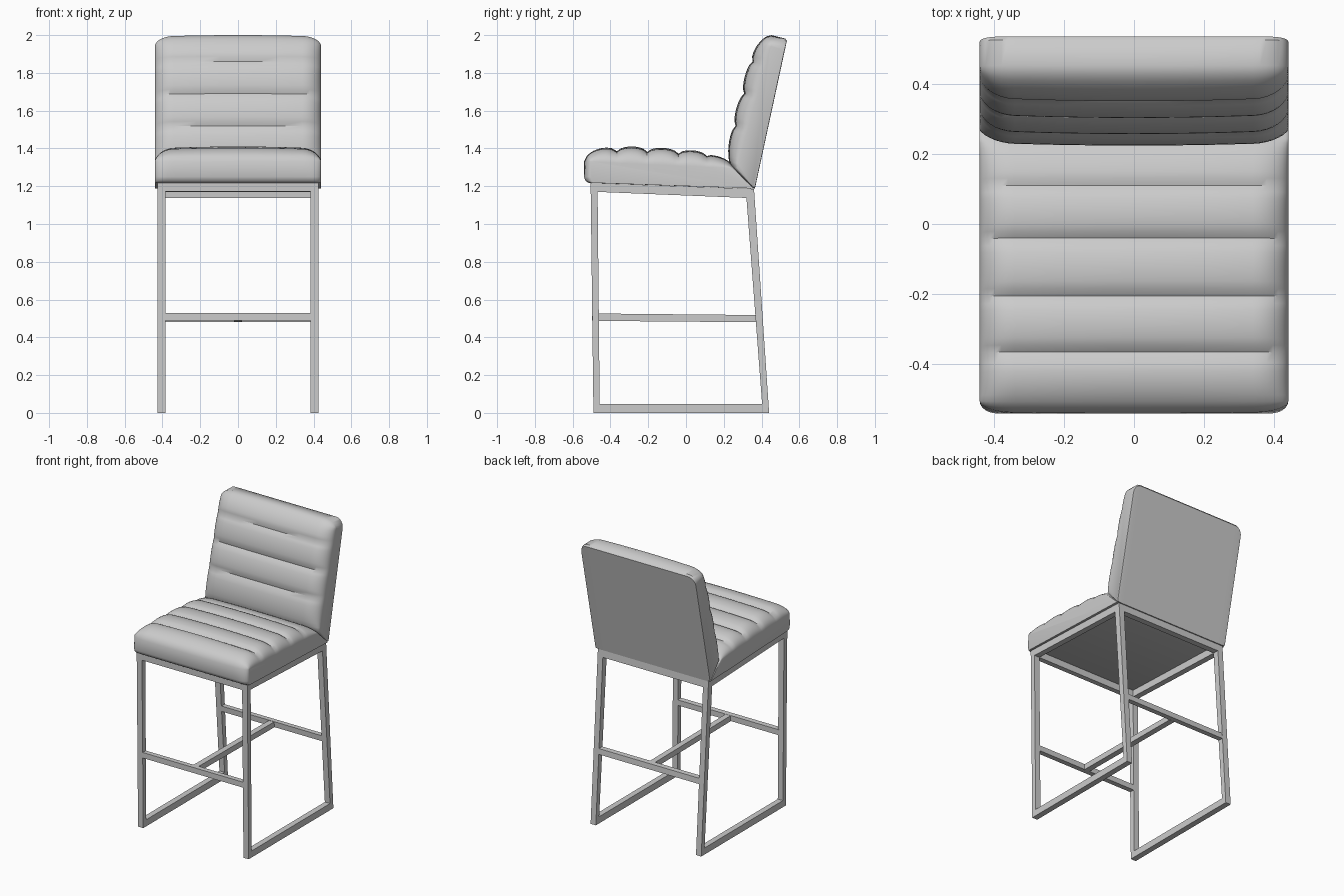
import bpy, bmesh, math
from mathutils import Vector

if "Cube" in bpy.data.objects:
    bpy.data.objects.remove(bpy.data.objects["Cube"])

HALF = 0.44  # half width of the cushions

grey = bpy.data.materials.new("plain_grey")
grey.use_nodes = True
grey.diffuse_color = (0.6, 0.6, 0.6, 1)
grey.node_tree.nodes["Principled BSDF"].inputs["Base Color"].default_value = (0.6, 0.6, 0.6, 1)


def finish(name, bm, smooth=False):
    bmesh.ops.remove_doubles(bm, verts=bm.verts, dist=0.00005)
    bmesh.ops.recalc_face_normals(bm, faces=bm.faces)
    mesh = bpy.data.meshes.new(name)
    bm.to_mesh(mesh)
    bm.free()
    obj = bpy.data.objects.new(name, mesh)
    bpy.context.collection.objects.link(obj)
    mesh.materials.append(grey)
    if smooth:
        bpy.ops.object.select_all(action="DESELECT")
        obj.select_set(True)
        bpy.context.view_layer.objects.active = obj
        bpy.ops.object.shade_smooth_by_angle(angle=math.radians(45))


def prism(name, profile, x0, x1):
    """Extrude a side profile (y, z) across x."""
    bm = bmesh.new()
    face = bm.faces.new([bm.verts.new((x0, y, z)) for y, z in profile])
    ext = bmesh.ops.extrude_face_region(bm, geom=[face])
    verts = [v for v in ext["geom"] if isinstance(v, bmesh.types.BMVert)]
    bmesh.ops.translate(bm, verts=verts, vec=(x1 - x0, 0, 0))
    finish(name, bm)


def loop_frame(name, outer, inner, x0, x1):
    """Closed welded frame between two side outlines."""
    bm = bmesh.new()
    loops = [[bm.verts.new((x, y, z)) for y, z in path]
             for x, path in ((x0, outer), (x1, outer), (x1, inner), (x0, inner))]
    for a, b in zip(loops, loops[1:] + loops[:1]):
        for i in range(len(a)):
            j = (i + 1) % len(a)
            bm.faces.new((a[i], a[j], b[j], b[i]))
    finish(name, bm)


def channels(grooves, heights, side, seam, steps=8):
    """Puffed channels between grooves, each point paired with one on the side seam."""
    a, b = Vector(seam[0]), Vector(seam[1])
    points = []
    for k, height in enumerate(heights):
        p, q = Vector(grooves[k]), Vector(grooves[k + 1])
        d = (q - p).normalized()
        normal = Vector((-d.y, d.x)) * side
        last = k == len(heights) - 1
        for i in range(steps + last):
            t = i / steps
            full = p.lerp(q, t) + normal * height * abs(math.sin(math.pi * t)) ** 0.55
            s = (full - a).dot(b - a) / (b - a).length_squared
            points.append((full, a.lerp(b, min(1, max(0, s))), 0.1))
    return points


def fullness(x, radius):
    u = max(0, (abs(x) - HALF + radius) / radius)
    arc = math.sqrt(max(0, 1 - u * u))
    if radius < 0.1:
        return arc
    return 0.87 * arc + 0.13 * (1 - (x / HALF) ** 2)


def cushion(name, points):
    """Loft the section across x, easing into the flat side panels."""
    right = [0.1, 0.22] + [HALF - 0.1 + 0.1 * math.sin(math.pi / 2 * i / 8) for i in range(9)]
    xs = [-x for x in reversed(right)] + [0] + right
    bm = bmesh.new()
    rings = []
    for x in xs:
        ring = []
        for full, end, radius in points:
            p = Vector(end).lerp(Vector(full), fullness(x, radius))
            ring.append(bm.verts.new((x, p.x, p.y)))
        rings.append(ring)
    n = len(points)
    for a, b in zip(rings, rings[1:]):
        for i in range(n):
            j = (i + 1) % n
            bm.faces.new((a[i], a[j], b[j], b[i]))
    bm.faces.new(rings[0])
    bm.faces.new(rings[-1])
    finish(name, bm, smooth=True)


# Seat cushion: five channels running side to side
seat = channels(
    [(-0.54, 1.33), (-0.365, 1.385), (-0.205, 1.382), (-0.04, 1.372), (0.11, 1.36), (0.245, 1.31)],
    [0.042, 0.027, 0.026, 0.024, 0.02], 1, [(-0.505, 1.33), (0.245, 1.295)])
seat += [((0.36, 1.188), (0.36, 1.188), 0.05),
         ((-0.515, 1.218), (-0.49, 1.218), 0.05),
         ((-0.532, 1.228), (-0.5, 1.228), 0.05),
         ((-0.54, 1.25), (-0.505, 1.25), 0.05)]
cushion("seat_cushion", seat)

# Back cushion: four channels, flat rear panel
back = channels(
    [(0.24, 1.305), (0.262, 1.52), (0.308, 1.69), (0.352, 1.86), (0.452, 2.0)],
    [0.026, 0.02, 0.02, 0.03], 1, [(0.265, 1.28), (0.45, 1.94)])
back += [((0.525, 1.982), (0.515, 1.925), 0.05),
         ((0.534, 1.97), (0.52, 1.915), 0.05),
         ((0.365, 1.188), (0.365, 1.195), 0.05),
         ((0.355, 1.19), (0.355, 1.197), 0.05)]
cushion("back_cushion", back)

# Side frames: leaning legs, seat rail and floor rail
outer = [(-0.49, 0), (0.44, 0), (0.36, 1.186), (-0.505, 1.218)]
inner = [(-0.457, 0.046), (0.403, 0.046), (0.32, 1.138), (-0.468, 1.17)]
for side, s in (("left", 1), ("right", -1)):
    loop_frame(side + "_leg_frame", outer, inner, s * 0.385, s * 0.425)

# Cross rails under the seat and stretchers between the legs
rails = {
    "front_seat_rail": [(-0.505, 1.218), (-0.504, 1.171), (-0.468, 1.17), (-0.468, 1.216)],
    "rear_seat_rail": [(0.36, 1.186), (0.363, 1.137), (0.32, 1.138), (0.318, 1.187)],
    "front_stretcher": [(-0.497, 0.528), (-0.497, 0.49), (-0.461, 0.489), (-0.461, 0.527)],
    "rear_stretcher": [(0.404, 0.519), (0.407, 0.48), (0.371, 0.481), (0.368, 0.52)],
}
for name, profile in rails.items():
    prism(name, profile, -0.39, 0.39)

# Centre bar joining the two stretchers
prism("centre_stretcher", [(-0.465, 0.526), (-0.465, 0.487), (0.373, 0.48), (0.371, 0.518)], -0.02, 0.02)
